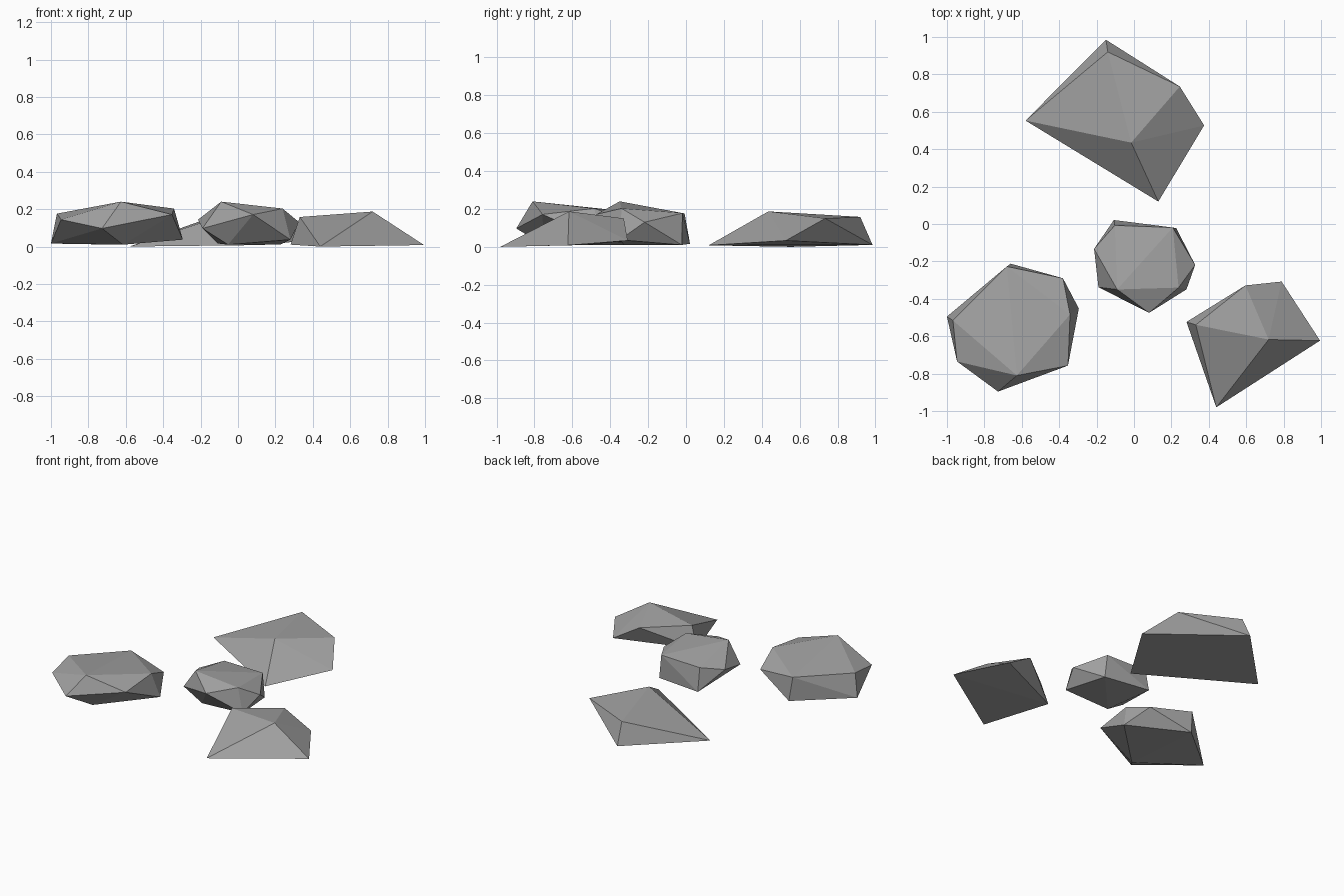
import bpy, bmesh, math
from mathutils import Matrix, Vector

if "Cube" in bpy.data.objects:
    bpy.data.objects.remove(bpy.data.objects["Cube"])

grey = bpy.data.materials.new("stone_grey")
grey.diffuse_color = (0.36, 0.36, 0.36, 1)
grey.use_nodes = True
grey.node_tree.nodes["Principled BSDF"].inputs["Base Color"].default_value = grey.diffuse_color

# Corner points of the two stone shapes; each stone is their convex hull
WEDGE = [(-.58, .553, 0), (.13, .12, .008), (.375, .527, .033), (-.15, .985, .01),
         (-.14, .92, .158), (.245, .735, .15), (-.015, .435, .187)]
BOULDER = [(-1, -.495, .016), (-.615, -.754, .01), (-.295, -.452, .037), (-.66, -.212, .01),
           (-.727, -.896, .097), (-.946, -.735, .144), (-.38, -.29, .13), (-.353, -.757, .171),
           (-.968, -.516, .176), (-.68, -.227, .178), (-.342, -.484, .203), (-.626, -.81, .24)]


def stone(name, points, pivot=(0, 0), target=(0, 0), turn=0, scale=1):
    """Hull of the points, turned and scaled in plan so pivot lands on target."""
    m = (Matrix.Translation((*target, 0)) @ Matrix.Rotation(math.radians(turn), 4, 'Z')
         @ Matrix.Diagonal((scale, scale, 1, 1)) @ Matrix.Translation((-pivot[0], -pivot[1], 0)))
    bm = bmesh.new()
    for p in points:
        bm.verts.new(m @ Vector(p))
    bmesh.ops.convex_hull(bm, input=bm.verts[:])
    loose = [v for v in bm.verts if not v.link_faces]
    bmesh.ops.delete(bm, geom=loose, context='VERTS')
    bmesh.ops.recalc_face_normals(bm, faces=bm.faces[:])
    mesh = bpy.data.meshes.new(name)
    bm.to_mesh(mesh)
    bm.free()
    mesh.materials.append(grey)
    ob = bpy.data.objects.new(name, mesh)
    bpy.context.collection.objects.link(ob)


# Two wedge stones
stone("back_wedge_stone", WEDGE)
stone("right_wedge_stone", WEDGE, (-.58, .553), (.44, -.98), 64.1, .793)
# Two rounder stones
stone("left_boulder", BOULDER)
stone("middle_boulder", BOULDER, (-.626, -.81), (-.09, -.35), -47.2, .76)
